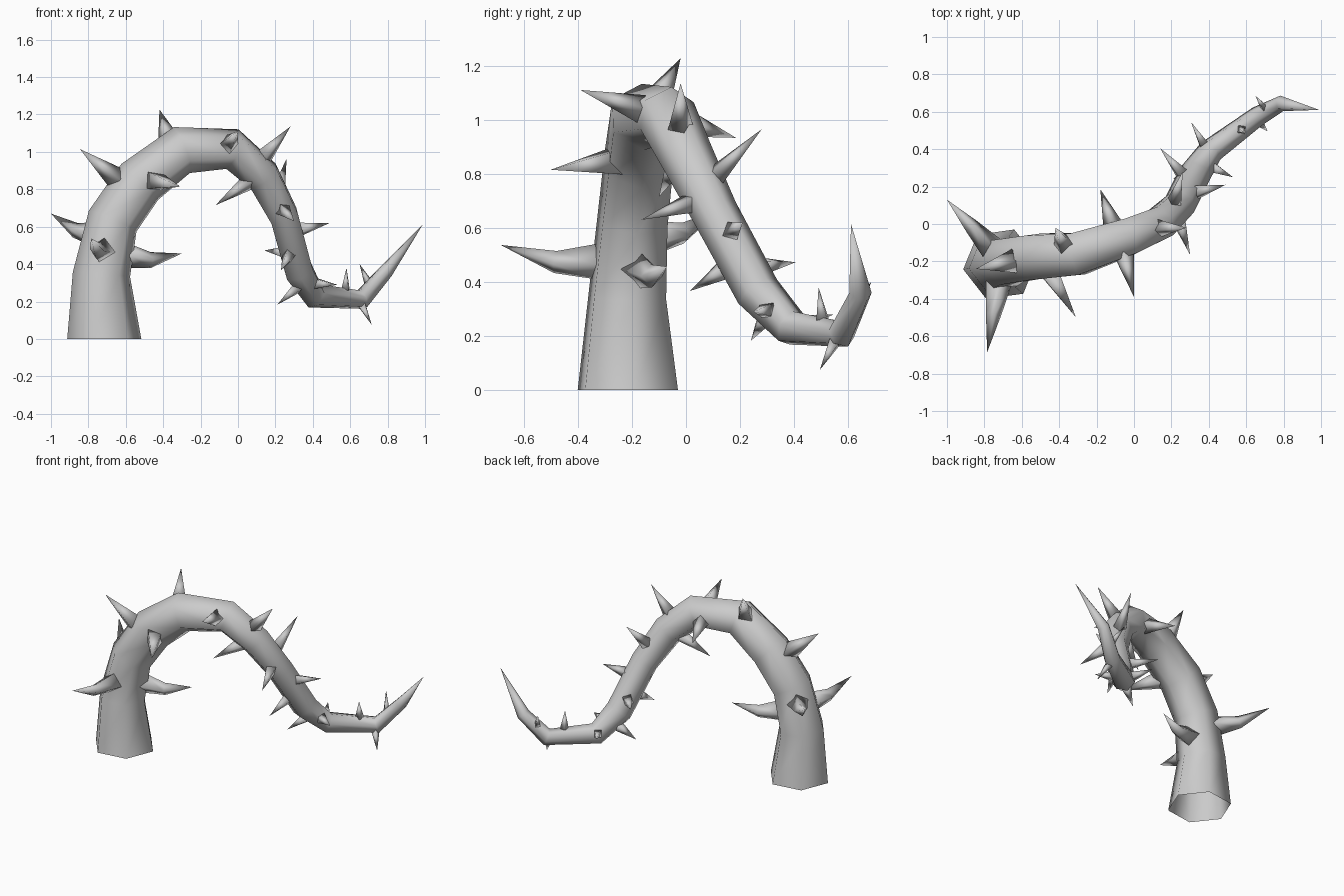
import bpy
import bmesh
from math import sin, cos, radians, tau
from mathutils import Vector

default_cube = bpy.data.objects.get("Cube")
if default_cube:
    bpy.data.objects.remove(default_cube, do_unlink=True)

# One flat grey for the whole plant
grey = bpy.data.materials.new("plain_grey")
grey.use_nodes = True
grey.diffuse_color = (0.6, 0.6, 0.6, 1)
grey.node_tree.nodes["Principled BSDF"].inputs["Base Color"].default_value = grey.diffuse_color

# Centre line of the stem: x, y, z, radius
STEM = [
    (-.715, -.215, 0, .2), (-.73, -.217, .345, .155), (-.67, -.197, .63, .14),
    (-.525, -.175, .84, .138), (-.3, -.16, 1.01, .13), (-.03, -.07, 1.015, .112),
    (.135, 0, .87, .1), (.245, .105, .66, .087), (.325, .265, .365, .085),
    (.41, .39, .23, .07), (.66, .575, .21, .055), (.79, .645, .36, .042),
    (.99, .61, .615, 0),
]


def add_ring(bm, centre, u, v, radius, sides):
    """Add a regular polygon of vertices around a centre."""
    return [bm.verts.new(centre + radius * (cos(tau * i / sides) * u + sin(tau * i / sides) * v))
            for i in range(sides)]


def bridge(bm, lower, upper):
    """Join two rings with quads, or a ring to a single tip with triangles."""
    count = len(lower)
    for i in range(count):
        j = (i + 1) % count
        if len(upper) == 1:
            bm.faces.new((lower[i], lower[j], upper[0]))
        else:
            bm.faces.new((lower[i], lower[j], upper[j], upper[i]))


def finish(bm, name):
    """Turn the bmesh into a smooth object with the shared material."""
    bm.normal_update()
    mesh = bpy.data.meshes.new(name)
    bm.to_mesh(mesh)
    bm.free()
    mesh.materials.append(grey)
    for face in mesh.polygons:
        face.use_smooth = True
    obj = bpy.data.objects.new(name, mesh)
    bpy.context.scene.collection.objects.link(obj)
    return obj


def build_stem():
    """Sweep a hexagon along the centre line, open at the foot."""
    points = [Vector(p[:3]) for p in STEM]
    bm = bmesh.new()
    tangent = Vector((0, 0, 1))
    u = Vector((cos(radians(188)), sin(radians(188)), 0))
    previous = None
    for i, point in enumerate(points):
        if i == len(points) - 1:
            ring = [bm.verts.new(point)]
        else:
            if i > 0:
                before = (point - points[i - 1]).normalized()
                after = (points[i + 1] - point).normalized()
                new_tangent = (before + after).normalized()
                u = tangent.rotation_difference(new_tangent) @ u
                tangent = new_tangent
            ring = add_ring(bm, point, u, tangent.cross(u), STEM[i][3], 6)
        if previous:
            bridge(bm, previous, ring)
        previous = ring
    finish(bm, "stem")


def stem_at(t):
    """Return centre, radius and direction of the stem at ring number t."""
    i = int(t)
    start, end = Vector(STEM[i]), Vector(STEM[i + 1])
    mixed = start.lerp(end, t - i)
    return mixed.xyz, mixed.w, (end - start).xyz.normalized()


def build_thorn(name, t, tip, bent=False):
    """Grow a four-sided thorn from inside the stem out to its tip."""
    centre, radius, along = stem_at(t)
    tip = Vector(tip)
    axis = (tip - centre).normalized()
    u = (along - axis * along.dot(axis)).normalized()
    v = axis.cross(u)
    foot = centre + axis * radius * .75
    width = radius * .47
    bm = bmesh.new()
    ring = add_ring(bm, foot, u, v, width, 4)
    bm.faces.new(reversed(ring))
    if bent:
        # A sagging knee makes the thorn hook upwards
        knee_centre = foot.lerp(tip, .45) - Vector((0, 0, .03))
        knee = add_ring(bm, knee_centre, u, v, width * .6, 4)
        bridge(bm, ring, knee)
        ring = knee
    bridge(bm, ring, [bm.verts.new(tip)])
    finish(bm, name)


build_stem()

# Long hooked thorns near the foot: ring number, tip
HOOKED = [
    (1.65, (-1, .13, .67)),
    (1.35, (-.3, -.07, .457)),
    (1.4, (-.785, -.685, .537)),
]

# Straight thorns from the arch to the end: ring number, tip
STRAIGHT = [
    (2.75, (-.845, -.24, 1.015)), (3.1, (-.31, -.5, .815)),
    (3.8, (-.42, -.02, 1.227)), (4.8, (-.18, .185, .933)),
    (4.85, (0, -.39, 1.11)), (5.7, (.28, -.02, 1.135)),
    (5.9, (-.12, -.1, .715)), (6.6, (.26, .28, .965)),
    (6.75, (.3, -.165, .63)), (7.3, (.49, .21, .62)),
    (7.6, (.23, .015, .367)), (7.7, (.14, .405, .473)),
    (8.4, (.21, .24, .183)), (8.5, (.53, .25, .29)),
    (8.9, (.305, .545, .28)), (9.65, (.58, .49, .38)),
    (9.95, (.715, .495, .075)), (10.4, (.65, .685, .4)),
]

for number, (t, tip) in enumerate(HOOKED, 1):
    build_thorn(f"hooked_thorn_{number}", t, tip, bent=True)
for number, (t, tip) in enumerate(STRAIGHT, 1):
    build_thorn(f"thorn_{number}", t, tip)
